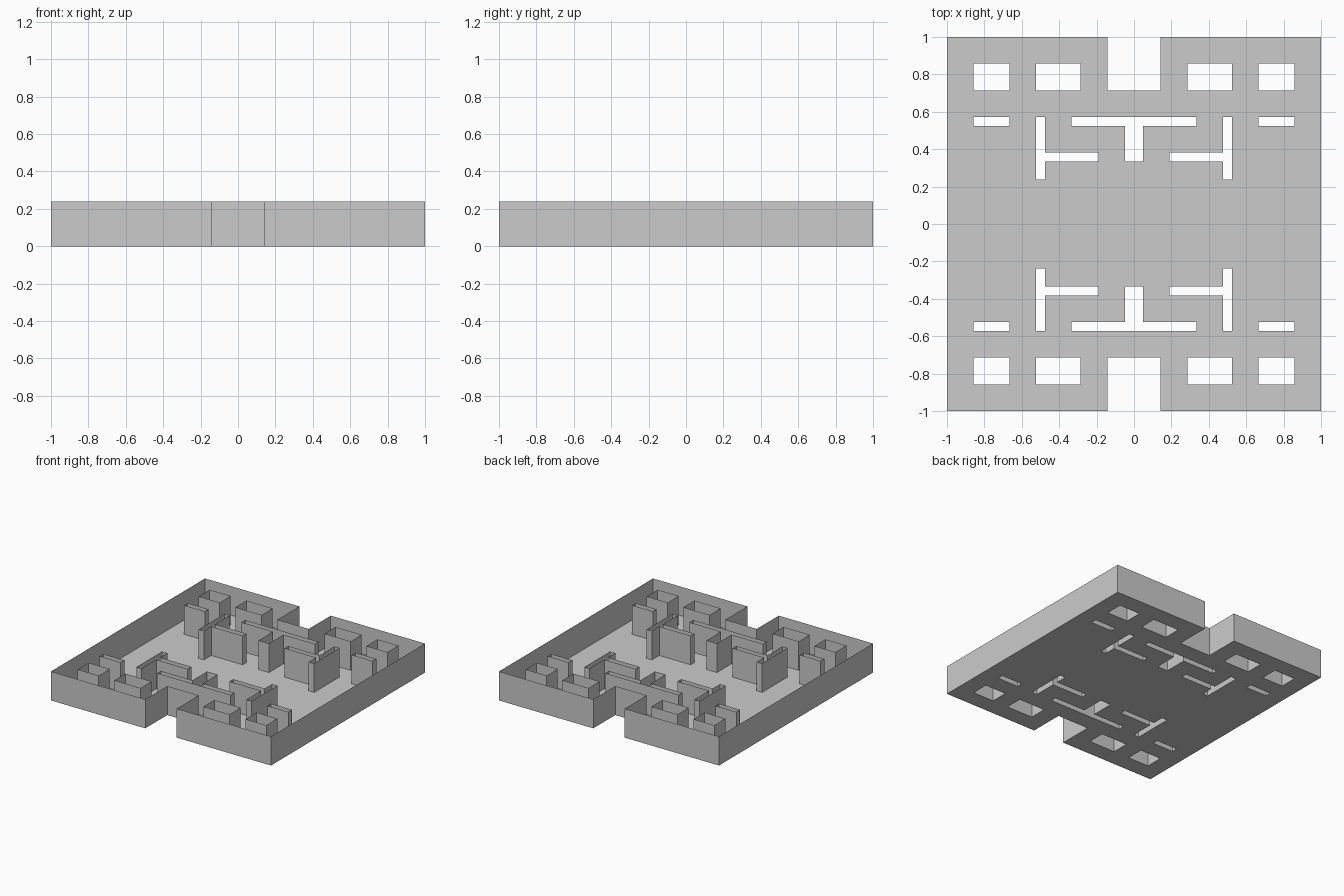
import bpy, bmesh

if "Cube" in bpy.data.objects:
    bpy.data.objects.remove(bpy.data.objects["Cube"])

U = 1 / 21          # layout grid unit
H = 5 * U           # wall height


def rect(x0, y0, x1, y1):
    return [(x0, y0), (x1, y0), (x1, y1), (x0, y1)]


def finish(name, bm):
    mesh = bpy.data.meshes.new(name)
    bm.to_mesh(mesh)
    bm.free()
    bpy.context.collection.objects.link(bpy.data.objects.new(name, mesh))


def loop_edges(bm, pts):
    vs = [bm.verts.new((x * U, y * U, 0)) for x, y in pts]
    return [bm.edges.new((vs[i], vs[(i + 1) % len(vs)])) for i in range(len(vs))]


# open-topped wall: a closed outline swept straight up
def wall(name, pts):
    bm = bmesh.new()
    low = [bm.verts.new((x * U, y * U, 0)) for x, y in pts]
    top = [bm.verts.new((x * U, y * U, H)) for x, y in pts]
    for i in range(len(pts)):
        j = (i + 1) % len(pts)
        bm.faces.new((low[i], low[j], top[j], top[i]))
    finish(name, bm)


# outer boundary with a notch in the front and back, running anticlockwise
half = [(21, -21), (21, 21), (3, 21), (3, 15), (-3, 15), (-3, 21)]
outline = [half[1]] + half[2:] + [(-x, -y) for x, y in [half[1]] + half[2:]]
walls = {"outer_wall": outline[:5] + [(-21, 21)] + outline[5:] + [(21, -21)]}

# island outlines in the back right quarter, mirrored to all four
quarter = {
    "corner_block": rect(14, 15, 18, 18),
    "inner_block": rect(6, 15, 11, 18),
    "short_bar": rect(14, 11, 18, 12),
    "side_tee": [(10, 5), (11, 5), (11, 12), (10, 12), (10, 8), (4, 8), (4, 7), (10, 7)],
}
centre_tee = [(-1, 7), (1, 7), (1, 11), (7, 11), (7, 12), (-7, 12), (-7, 11), (-1, 11)]

for sy, end in ((1, "back"), (-1, "front")):
    walls["centre_tee_" + end] = [(x, y * sy) for x, y in centre_tee][::sy]
    for sx, side in ((1, "right"), (-1, "left")):
        for name, pts in quarter.items():
            walls[f"{name}_{end}_{side}"] = [(x * sx, y * sy) for x, y in pts][::sx * sy]

# outer wall needs its corners in perimeter order
walls["outer_wall"] = [(21, -21), (21, 21), (3, 21), (3, 15), (-3, 15), (-3, 21),
                       (-21, 21), (-21, -21), (-3, -21), (-3, -15), (3, -15), (3, -21)]

for name, pts in walls.items():
    wall(name, pts)

# floor sheet with an opening under every island
bm = bmesh.new()
edges = [e for pts in walls.values() for e in loop_edges(bm, pts)]
bmesh.ops.triangle_fill(bm, use_beauty=True, edges=edges, normal=(0, 0, 1))
finish("floor", bm)
